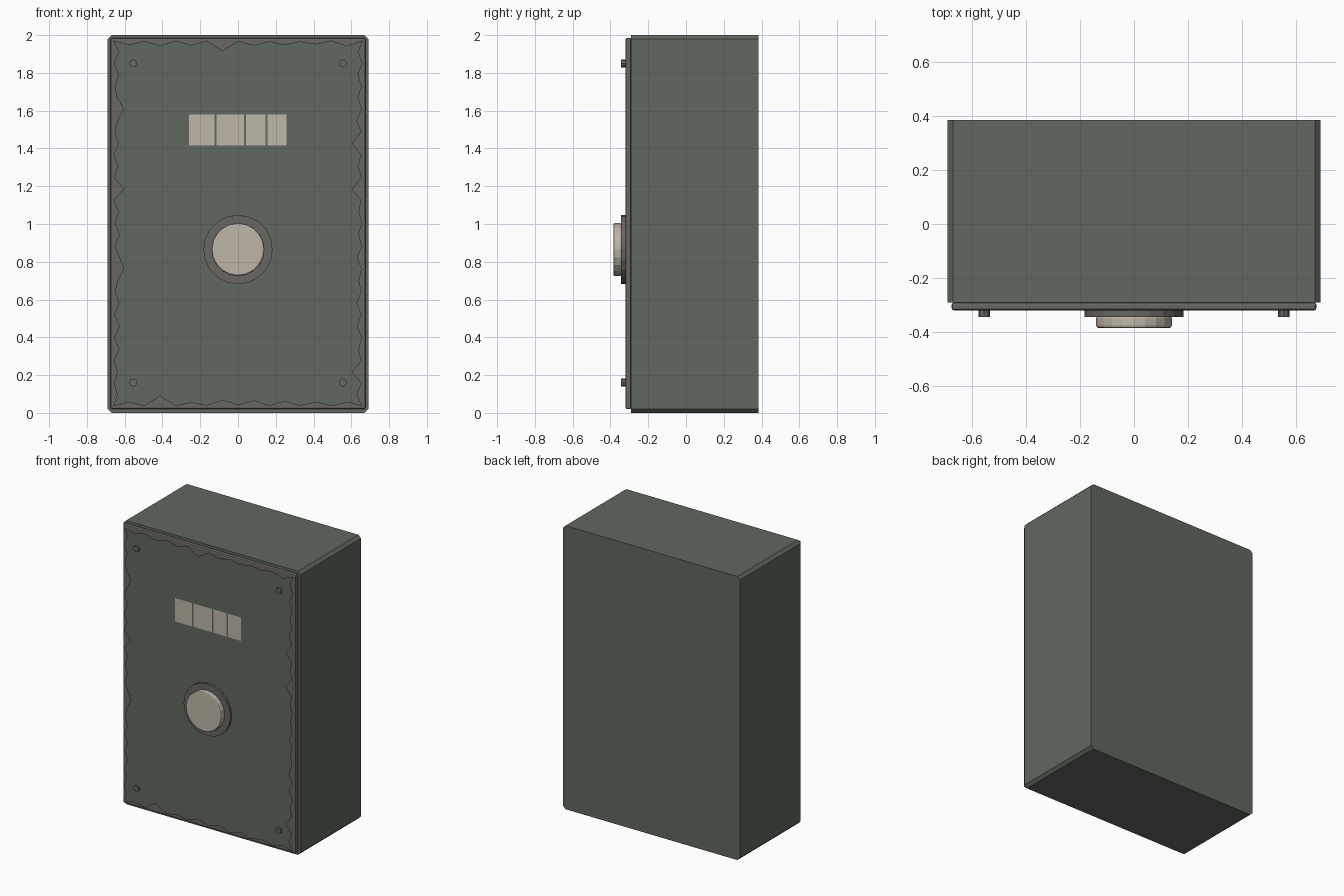
import bpy, bmesh, math, random
from mathutils import Matrix

if "Cube" in bpy.data.objects:
    bpy.data.objects.remove(bpy.data.objects["Cube"])

random.seed(4)


def material(name, r, g, b):
    m = bpy.data.materials.new(name)
    m.diffuse_color = (r, g, b, 1)
    m.use_nodes = True
    m.node_tree.nodes["Principled BSDF"].inputs["Base Color"].default_value = m.diffuse_color
    return m


GREEN = material("green_paint", 0.115, 0.14, 0.11)
METAL = material("bare_metal", 0.14, 0.135, 0.12)
CREAM = material("cream", 0.52, 0.47, 0.39)


def finish(bm, name, mat):
    me = bpy.data.meshes.new(name)
    bm.to_mesh(me)
    bm.free()
    ob = bpy.data.objects.new(name, me)
    bpy.context.collection.objects.link(ob)
    me.materials.append(mat)
    return ob


def sheet(name, pts, y, mat):
    # flat face in the xz plane, facing the front
    bm = bmesh.new()
    f = bm.faces.new([bm.verts.new((x, y, z)) for x, z in pts])
    f.normal_update()
    if f.normal.y > 0:
        f.normal_flip()
    return finish(bm, name, mat)


def prism(name, pts, y0, y1, mat):
    bm = bmesh.new()
    f = bm.faces.new([bm.verts.new((x, y0, z)) for x, z in pts])
    top = bmesh.ops.extrude_face_region(bm, geom=[f])["geom"]
    for v in top:
        if isinstance(v, bmesh.types.BMVert):
            v.co.y = y1
    bmesh.ops.recalc_face_normals(bm, faces=bm.faces)
    return finish(bm, name, mat)


def disc(name, x, z, r, y0, y1, sides, mat):
    bm = bmesh.new()
    bmesh.ops.create_cone(bm, cap_ends=True, segments=sides, radius1=r, radius2=r,
                          depth=y1 - y0,
                          matrix=Matrix.Translation((x, (y0 + y1) / 2, z))
                          @ Matrix.Rotation(math.pi / 2, 4, 'X'))
    return finish(bm, name, mat)


def bevel(ob, width, segments):
    m = ob.modifiers.new("bevel", 'BEVEL')
    m.width, m.segments, m.limit_method = width, segments, 'ANGLE'
    m.angle_limit = math.radians(50)


def chamfered(w, z0, z1, c):
    return [(-w + c, z0), (w - c, z0), (w, z0 + c), (w, z1 - c),
            (w - c, z1), (-w + c, z1), (-w, z1 - c), (-w, z0 + c)]


# cabinet body
prism("cabinet_body", chamfered(0.69, 0, 2, 0.02), -0.29, 0.385, GREEN)

# front metal plate
plate = prism("front_plate", [(-0.675, 0.02), (0.675, 0.02), (0.675, 1.985), (-0.675, 1.985)],
              -0.32, -0.29, METAL)
bevel(plate, 0.009, 2)


# worn paint layer with ragged edges and a few deep chips
def ragged(a, b, inward, n, chips):
    pts = []
    for i in range(n):
        t = i / n
        d = 0 if i == 0 else (random.uniform(0.018, 0.032) if i % 2 else random.uniform(0.0, 0.008))
        if i in chips:
            d = 0.055
        pts.append((a[0] + (b[0] - a[0]) * t + inward[0] * d,
                    a[1] + (b[1] - a[1]) * t + inward[1] * d))
    return pts


L, B, T = 0.66, 0.035, 1.972
paint = (ragged((-L, B), (L, B), (0, 1), 16, (3,))
         + ragged((L, B), (L, T), (-1, 0), 32, (3, 19, 23))
         + ragged((L, T), (-L, T), (0, -1), 16, (9,))
         + ragged((-L, T), (-L, B), (1, 0), 32, (6, 13, 20)))
sheet("paint_layer", paint, -0.33, GREEN)

# label strips
for i, (x0, x1) in enumerate([(-0.26, -0.125), (-0.113, 0.031), (0.042, 0.145), (0.156, 0.257)]):
    sheet(f"label_strip_{i + 1}", [(x0, 1.415), (x1, 1.415), (x1, 1.58), (x0, 1.58)],
          -0.333, CREAM)

# corner bolts
for x in (-0.555, 0.555):
    for z in (0.16, 1.85):
        disc("corner_bolt", x, z, 0.021, -0.345, -0.318, 8, METAL)

# button with its collar
disc("button_collar", 0, 0.865, 0.183, -0.345, -0.318, 20, METAL)
button = disc("button", 0, 0.865, 0.14, -0.385, -0.34, 20, CREAM)
bevel(button, 0.009, 2)
